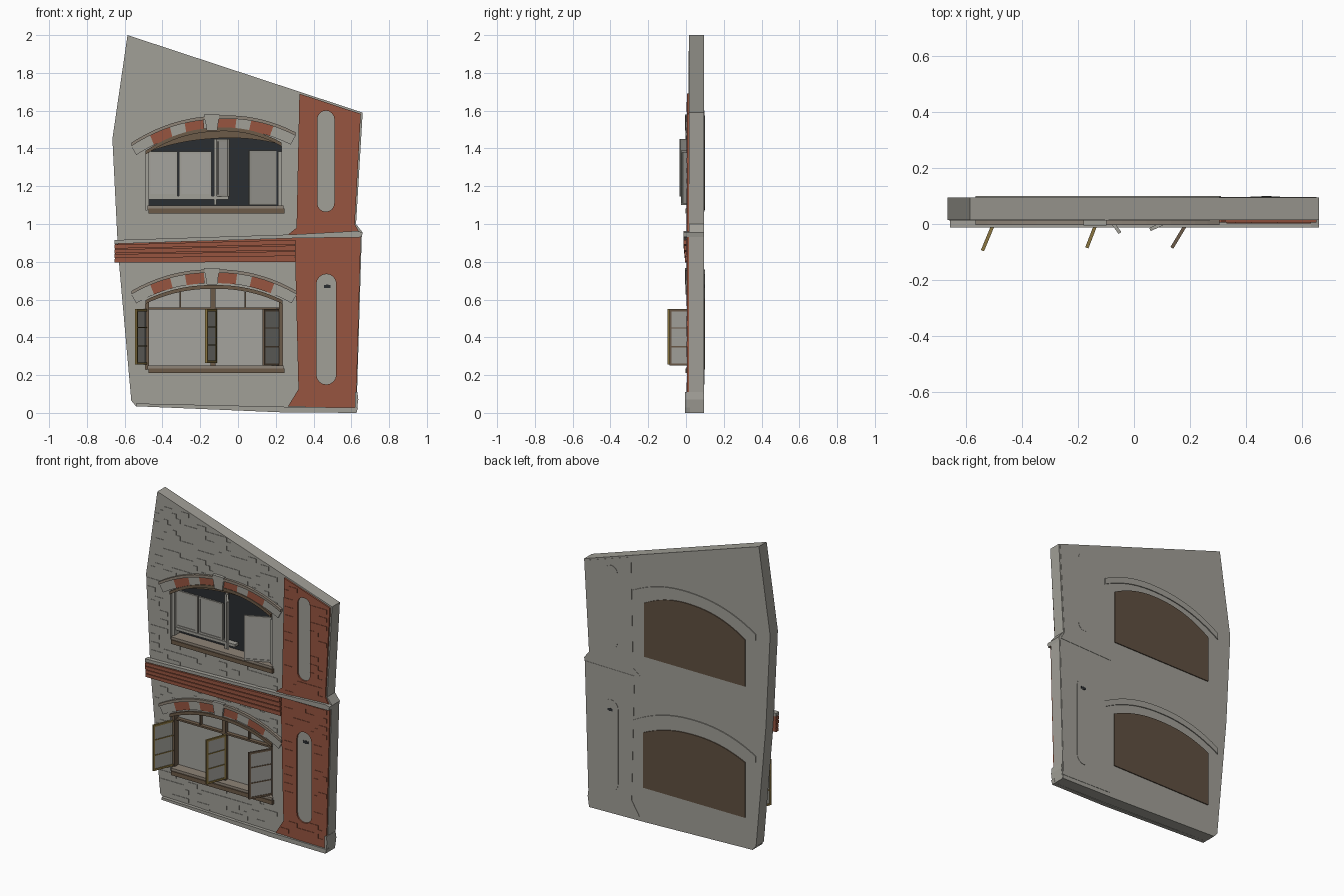
import bpy, bmesh, math, random
from mathutils import Vector

random.seed(4)
if "Cube" in bpy.data.objects:
    bpy.data.objects.remove(bpy.data.objects["Cube"])


def material(name, r, g, b):
    m = bpy.data.materials.new(name)
    c = [(v / 255) ** 2.2 for v in (r, g, b)] + [1]
    m.use_nodes = True
    m.diffuse_color = c
    m.node_tree.nodes["Principled BSDF"].inputs["Base Color"].default_value = c
    return m


STONE = material("grey stone", 160, 158, 150)
RED = material("red brick", 150, 86, 66)
BROWN = material("brown wood", 108, 91, 74)
BACKING = material("dark brown backing", 96, 81, 67)
DARK = material("dark interior", 46, 49, 52)
OCHRE = material("ochre frame", 136, 116, 66)
PANE = material("pale pane", 163, 162, 156)
HOOD = material("taupe moulding", 140, 130, 118)


def add_prism(bm, pts, y0, y1):
    """Extrude an x-z outline from y0 (front) to y1 (back)."""
    front = [bm.verts.new((x, y0, z)) for x, z in pts]
    back = [bm.verts.new((x, y1, z)) for x, z in pts]
    bm.faces.new(front)
    bm.faces.new(back[::-1])
    for i in range(len(pts)):
        j = (i + 1) % len(pts)
        bm.faces.new((front[j], front[i], back[i], back[j]))


def make(name, outlines, y0, y1, mat):
    bm = bmesh.new()
    for pts in outlines:
        add_prism(bm, pts, y0, y1)
    bmesh.ops.recalc_face_normals(bm, faces=bm.faces)
    me = bpy.data.meshes.new(name)
    bm.to_mesh(me)
    bm.free()
    me.materials.append(mat)
    ob = bpy.data.objects.new(name, me)
    bpy.context.collection.objects.link(ob)
    return ob


def rect(x0, x1, z0, z1):
    return [(x0, z0), (x1, z0), (x1, z1), (x0, z1)]


def arc(left, right, rise, t0=0, t1=1, n=20):
    """Points of a shallow arch between two springing points."""
    out = []
    for i in range(n + 1):
        t = t0 + (t1 - t0) * i / n
        p = Vector(left).lerp(Vector(right), t)
        out.append((p.x, p.y + rise * (1 - abs(2 * t - 1) ** 2.2)))
    return out


def capsule(x0, x1, z0, z1, n=8):
    r, cx = (x1 - x0) / 2, (x0 + x1) / 2
    top = [(cx + r * math.cos(math.pi * i / n), z1 - r + r * math.sin(math.pi * i / n)) for i in range(n + 1)]
    return top + [(2 * cx - x, z0 + z1 - z) for x, z in top]


def cut(ob, outline):
    cutter = make("cutter", [outline], -1, 1, STONE)
    cutter.hide_render = True
    mod = ob.modifiers.new("opening", "BOOLEAN")
    mod.operation, mod.solver, mod.object = "DIFFERENCE", "EXACT", cutter
    dg = bpy.context.evaluated_depsgraph_get()
    me = bpy.data.meshes.new_from_object(ob.evaluated_get(dg))
    ob.modifiers.clear()
    ob.data = me
    bpy.data.objects.remove(cutter)


def inside(pts, x, z):
    hit = False
    for (ax, az), (bx, bz) in zip(pts, pts[1:] + pts[:1]):
        if (az > z) != (bz > z) and x < ax + (z - az) * (bx - ax) / (bz - az):
            hit = not hit
    return hit


def bricks(name, area, holes, y0, y1, mat):
    """Randomly proud bricks in running bond within an outline."""
    w, h, found = 0.06, 0.027, []
    for row in range(int(2 / h)):
        for col in range(-12, 12):
            x, z = (col + 0.5 * (row % 2)) * w, row * h
            box = rect(x, x + w, z, z + h)
            if random.random() < 0.5 and all(inside(area, *p) for p in box) \
                    and not any(inside(o, *p) for o in holes for p in box):
                found.append(box)
    return make(name, found, y0, y1, mat)


# Wall outline, window openings and pilaster outlines
WALL = [(-0.585, 2), (0.66, 1.59), (0.625, 1), (0.66, 0.955), (0.655, 0.93), (0.63, 0.1), (0.635, 0.07),
        (0.625, 0), (0.23, 0.008), (-0.54, 0.035), (-0.565, 0.065), (-0.635, 0.85), (-0.665, 1.45)]
UPPER = dict(name="upper", left=(-0.49, 1.375), right=(0.23, 1.42), rise=0.1, sill=1.075,
             hood=((-0.565, 1.43), (0.305, 1.485), 0.115))
LOWER = dict(name="lower", left=(-0.49, 0.585), right=(0.235, 0.585), rise=0.08, sill=0.23,
             hood=((-0.565, 0.645), (0.31, 0.645), 0.115))
for w in (UPPER, LOWER):
    w["outline"] = arc(w["left"], w["right"], w["rise"]) + [(w["right"][0], w["sill"]), (w["left"][0], w["sill"])]
PILASTERS = [
    ("upper", [(0.325, 1.69), (0.65, 1.583), (0.618, 1), (0.645, 0.95), (0.26, 0.94), (0.31, 0.98)],
     capsule(0.42, 0.51, 1.065, 1.6)),
    ("lower", [(0.30, 0.93), (0.65, 0.935), (0.625, 0.025), (0.265, 0.035), (0.32, 0.125)],
     capsule(0.415, 0.52, 0.15, 0.735))]

wall = make("wall", [WALL], 0.015, 0.094, STONE)
for w in (UPPER, LOWER):
    cut(wall, w["outline"])
covers = [UPPER["outline"], LOWER["outline"], rect(0.3, 0.66, 0, 1.7)]
bricks("wall_bricks", WALL, covers, 0.012, 0.016, STONE)

# Red pilasters with recessed slots
for name, area, slot in PILASTERS:
    p = make(name + "_pilaster", [area], 0.005, 0.016, RED)
    cut(p, slot)
    bricks(name + "_pilaster_bricks", area, [slot], 0.002, 0.006, RED)
    make(name + "_pilaster_back", [area], 0.093, 0.096, STONE)
    make(name + "_slot_back", [slot], 0.093, 0.098, STONE)
make("slot_knob", [capsule(0.455, 0.49, 0.66, 0.68)], 0.01, 0.1, DARK)

# Cornice: red courses under a stone ledge
for i in range(4):
    a, b = i / 4, (i + 0.82) / 4
    make("cornice_course", [[(-0.655, 0.795 + 0.1 * a), (0.305, 0.8 + 0.122 * a),
                             (0.305, 0.8 + 0.122 * b), (-0.655, 0.795 + 0.1 * b)]],
         -0.004 - 0.003 * i, 0.02, RED)
make("cornice_back", [[(-0.65, 0.795), (0.3, 0.8), (0.3, 0.925), (-0.65, 0.895)]], 0.001, 0.02, RED)
make("ledge", [[(-0.655, 0.895), (0.3, 0.925), (0.655, 0.93), (0.66, 0.955), (0.63, 0.963), (0.3, 0.945),
                (-0.655, 0.915)]], -0.012, 0.02, STONE)
make("plinth", [[(0.23, 0.003), (0.627, 0), (0.635, 0.028), (0.265, 0.032), (-0.54, 0.05), (-0.54, 0.035)]],
     -0.006, 0.02, STONE)
make("pilaster_foot", [[(0.62, 0.0), (0.627, 0), (0.637, 0.07), (0.632, 0.11), (0.62, 0.11)]], -0.004, 0.09, STONE)

# Arched window surrounds
STOPS = [0, 0.115, 0.235, 0.325, 0.44, 0.525, 0.64, 0.73, 0.865, 1]
for w in (UPPER, LOWER):
    n = w["name"]
    l, r, rise = w["hood"]
    low = lambda p, d: (p[0], p[1] - d)
    hood = arc(l, r, rise) + arc(low(l, 0.018), low(r, 0.018), rise)[::-1]
    make(n + "_hood", [hood], -0.003, 0.02, HOOD)
    make(n + "_hood_back", [arc(l, r, rise) + arc(low(l, 0.04), low(r, 0.04), rise)[::-1]], 0.09, 0.1, STONE)
    for i, (a, b) in enumerate(zip(STOPS, STOPS[1:])):
        block = arc(low(l, 0.018), low(r, 0.018), rise, a, b, 4)
        # inner edge drawn towards the arch centre
        for x, z in arc(low(l, 0.065), low(r, 0.065), rise - 0.008, a, b, 4)[::-1]:
            block.append((-0.13 + (x + 0.13) * 0.94, z))
        if i != 4:
            make(n + "_voussoir", [block], 0.007, 0.016, RED if i % 2 else STONE)
    top = max(z for _, z in hood) + 0.006
    make(n + "_keystone", [[(-0.165, top - 0.085), (-0.11, top - 0.085), (-0.098, top), (-0.18, top)]],
         -0.005, 0.02, STONE)
    lo, ro, h = w["left"], w["right"], w["rise"]
    trim = arc(low(lo, -0.012), low(ro, -0.012), h) + arc(low(lo, 0.008), low(ro, 0.008), h)[::-1]
    make(n + "_arch_trim", [trim], 0.004, 0.06, BROWN)
    make(n + "_backing", [w["outline"]], 0.09, 0.1, BACKING)
    # stepped sill
    s = w["sill"]
    make(n + "_sill_top", [rect(-0.48, 0.24, s, s + 0.022)], 0.004, 0.085, HOOD)
    make(n + "_sill", [rect(-0.475, 0.245, s - 0.02, s + 0.006)], -0.002, 0.085, BROWN)
    for x in (lo[0], ro[0] - 0.018):
        make(n + "_jamb", [rect(x, x + 0.018, s, lo[1] + 0.01)], 0.03, 0.08,
             STONE if w is UPPER else BROWN)


def casement(name, outer, hinge, z0, z1, frame, bars):
    """A framed pane standing between two plan points."""
    dx, dy = hinge[0] - outer[0], hinge[1] - outer[1]
    length, f = math.hypot(dx, dy), 0.012
    pieces = [rect(0, f, z0, z1), rect(length - f, length, z0, z1),
              rect(f, length - f, z0, z0 + f), rect(f, length - f, z1 - f, z1)]
    for i in range(bars):
        z = z0 + (z1 - z0) * (i + 1) / (bars + 1)
        pieces.append(rect(f, length - f, z - 0.003, z + 0.003))
    parts = [make(name + "_frame", pieces, -0.006, 0.006, frame),
             make(name + "_pane", [rect(f, length - f, z0 + f, z1 - f)], -0.002, 0.002, PANE)]
    for ob in parts:
        ob.location = (outer[0], outer[1], 0)
        ob.rotation_euler.z = math.atan2(dy, dx)


# Lower window: pale glazing, thin bars and three open casements
make("lower_glazing", [LOWER["outline"]], 0.07, 0.08, PANE)
make("lower_transom", [rect(-0.485, 0.23, 0.547, 0.558)], 0.045, 0.07, BROWN)
make("lower_mullion", [rect(-0.145, -0.12, 0.25, 0.655)], 0.045, 0.07, BROWN)
make("lower_bars", [rect(x, x + 0.008, 0.555, 0.64) for x in (-0.31, 0.035)], 0.05, 0.07, BROWN)
casement("left_casement", (-0.54, -0.095), (-0.482, 0.045), 0.255, 0.55, OCHRE, 2)
casement("middle_casement", (-0.168, -0.085), (-0.118, 0.045), 0.265, 0.55, OCHRE, 2)
casement("right_casement", (0.135, -0.085), (0.222, 0.06), 0.25, 0.55, BROWN, 2)

# Upper window: dark room, two closed lights, a post and two open lights
make("upper_interior", [UPPER["outline"]], 0.082, 0.09, DARK)
l, r = UPPER["left"], UPPER["right"]
make("upper_lintel", [arc(l, r, UPPER["rise"]) + arc(l, r, 0.055)[::-1]], 0.06, 0.08, BROWN)
make("upper_rail", [rect(-0.48, -0.05, 1.13, 1.148)], 0.04, 0.075, STONE)
make("upper_post", [rect(-0.128, -0.115, 1.1, 1.45)], 0.045, 0.075, STONE)
for x0, x1 in ((-0.475, -0.32), (-0.312, -0.14)):
    casement("closed_light", (x0, 0.05), (x1, 0.05), 1.148, 1.385, STONE, 0)
casement("open_light_middle", (-0.05, -0.032), (-0.11, 0.05), 1.145, 1.45, STONE, 0)
casement("open_light_right", (0.057, -0.02), (0.205, 0.05), 1.1, 1.39, STONE, 0)
